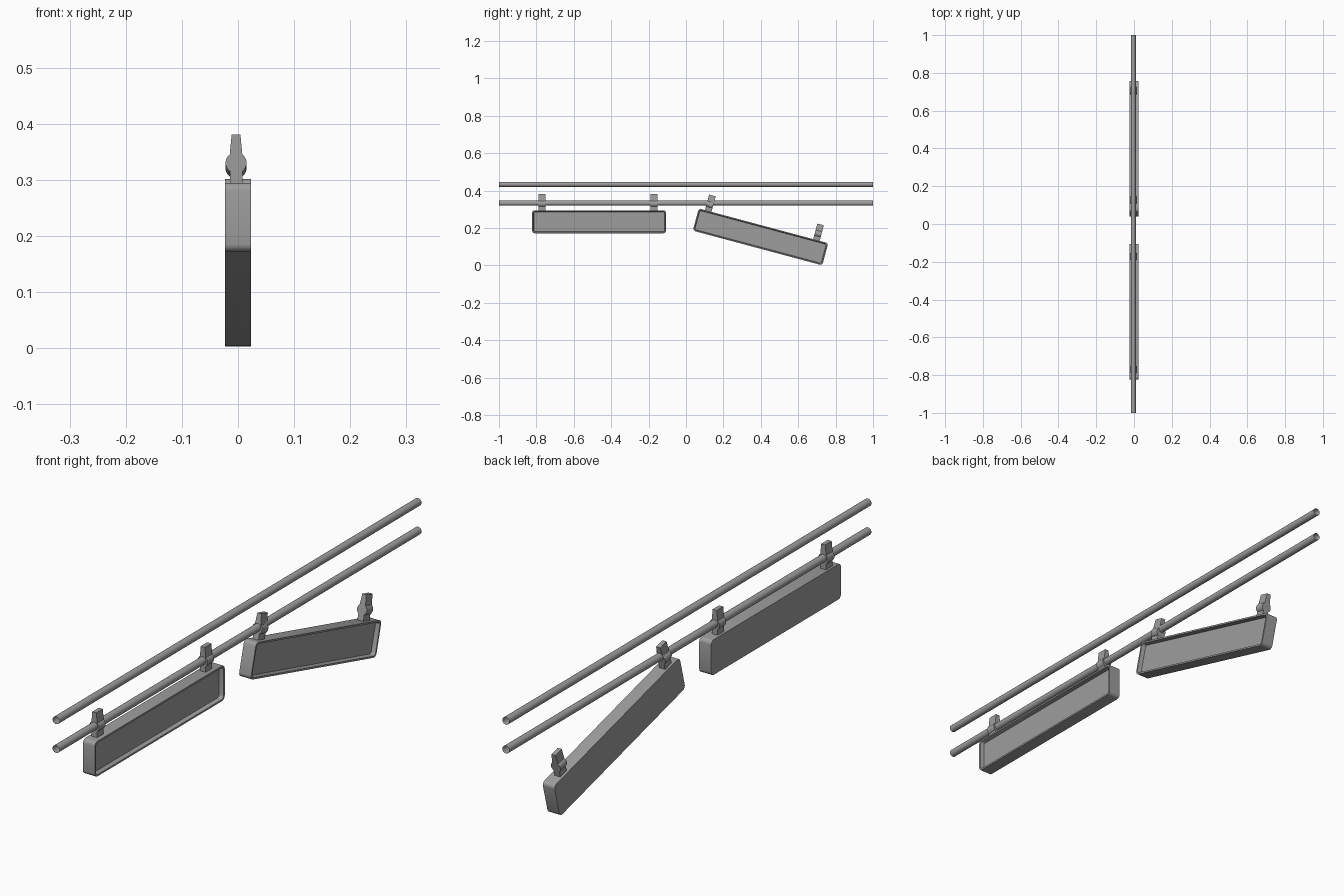
import bpy, bmesh
from math import sin, cos, pi, radians, asin
from mathutils import Matrix, Vector

cube = bpy.data.objects.get("Cube")
if cube:
    bpy.data.objects.remove(cube, do_unlink=True)

GREY = (0.34, 0.34, 0.34, 1)
grey = bpy.data.materials.new("mid_grey")
grey.use_nodes = True
grey.diffuse_color = GREY
grey.node_tree.nodes["Principled BSDF"].inputs["Base Color"].default_value = GREY

LENGTH, HEIGHT, HALF_T = 0.717, 0.123, 0.023
AXIS_X = -0.0035


def finish(bm, name, matrix, recalc=True):
    """Turn a bmesh into a placed, softly shaded object."""
    if recalc:
        bmesh.ops.recalc_face_normals(bm, faces=bm.faces)
    mesh = bpy.data.meshes.new(name)
    bm.to_mesh(mesh)
    bm.free()
    mesh.materials.append(grey)
    ob = bpy.data.objects.new(name, mesh)
    bpy.context.collection.objects.link(ob)
    ob.matrix_world = matrix
    bpy.ops.object.select_all(action="DESELECT")
    ob.select_set(True)
    bpy.context.view_layer.objects.active = ob
    bpy.ops.object.shade_smooth_by_angle(angle=radians(35))
    return ob


def rounded_loop(bm, x, inset, radius, steps=4):
    """Ring of vertices forming a rounded rectangle in the YZ plane."""
    ring = []
    for k, (sy, sz) in enumerate([(1, 1), (-1, 1), (-1, -1), (1, -1)]):
        cy = sy * (LENGTH / 2 - inset - radius)
        cz = sz * (HEIGHT / 2 - inset - radius)
        for i in range(steps + 1):
            a = (k + i / steps) * pi / 2
            ring.append(bm.verts.new((x, cy + radius * cos(a), cz + radius * sin(a))))
    return ring


def sign_panel(name, matrix):
    """Shallow tray: flat back, thin rim and a recessed face on the left."""
    bm = bmesh.new()
    rings = [rounded_loop(bm, -HALF_T, 0, 0.014),
             rounded_loop(bm, HALF_T, 0, 0.014),
             rounded_loop(bm, HALF_T, 0.006, 0.010),
             rounded_loop(bm, 0.008, 0.009, 0.008)]
    n = len(rings[0])
    for a, b in zip(rings, rings[1:]):
        for i in range(n):
            j = (i + 1) % n
            bm.faces.new((a[i], a[j], b[j], b[i]))
    bm.faces.new(rings[0])
    bm.faces.new(rings[-1])
    finish(bm, name, matrix)


def clip(name, matrix, y):
    """Hanger clip: stem, round rod socket and tapered tip, extruded along Y."""
    r, zc, neck = 0.0187, 0.0355, 0.0112
    start = asin(neck / r)
    half = [(neck, -0.004)]
    for i in range(11):
        a = start + (pi - 2 * start) * i / 10
        half.append((r * sin(a), zc - r * cos(a)))
    half.append((0.0078, 0.086))
    outline = half + [(-x, z) for x, z in reversed(half)]
    bm = bmesh.new()
    face = bm.faces.new([bm.verts.new((x + AXIS_X, y - 0.018, z + HEIGHT / 2))
                         for x, z in outline])
    ext = bmesh.ops.extrude_face_region(bm, geom=[face])
    bmesh.ops.translate(bm, vec=Vector((0, 0.036, 0)),
                        verts=[v for v in ext["geom"] if isinstance(v, bmesh.types.BMVert)])
    finish(bm, name, matrix)


# Two open-ended rails
for name, z in (("upper_rail", 0.4335), ("lower_rail", 0.333)):
    bm = bmesh.new()
    bmesh.ops.create_cone(bm, cap_ends=False, segments=20, radius1=0.0132,
                          radius2=0.0132, depth=2)
    finish(bm, name, Matrix.Translation((AXIS_X, 0, z)) @ Matrix.Rotation(pi / 2, 4, "X"),
           recalc=False)

# One level hanging sign and one that has swung loose
level = Matrix.Translation((0, -0.4645, 0.2335))
tilted = Matrix.Translation((0, 0.3985, 0.1525)) @ Matrix.Rotation(radians(-15), 4, "X")
for label, place in (("level", level), ("tilted", tilted)):
    sign_panel(label + "_sign", place)
    clip(label + "_front_clip", place, -0.306)
    clip(label + "_rear_clip", place, 0.293)
